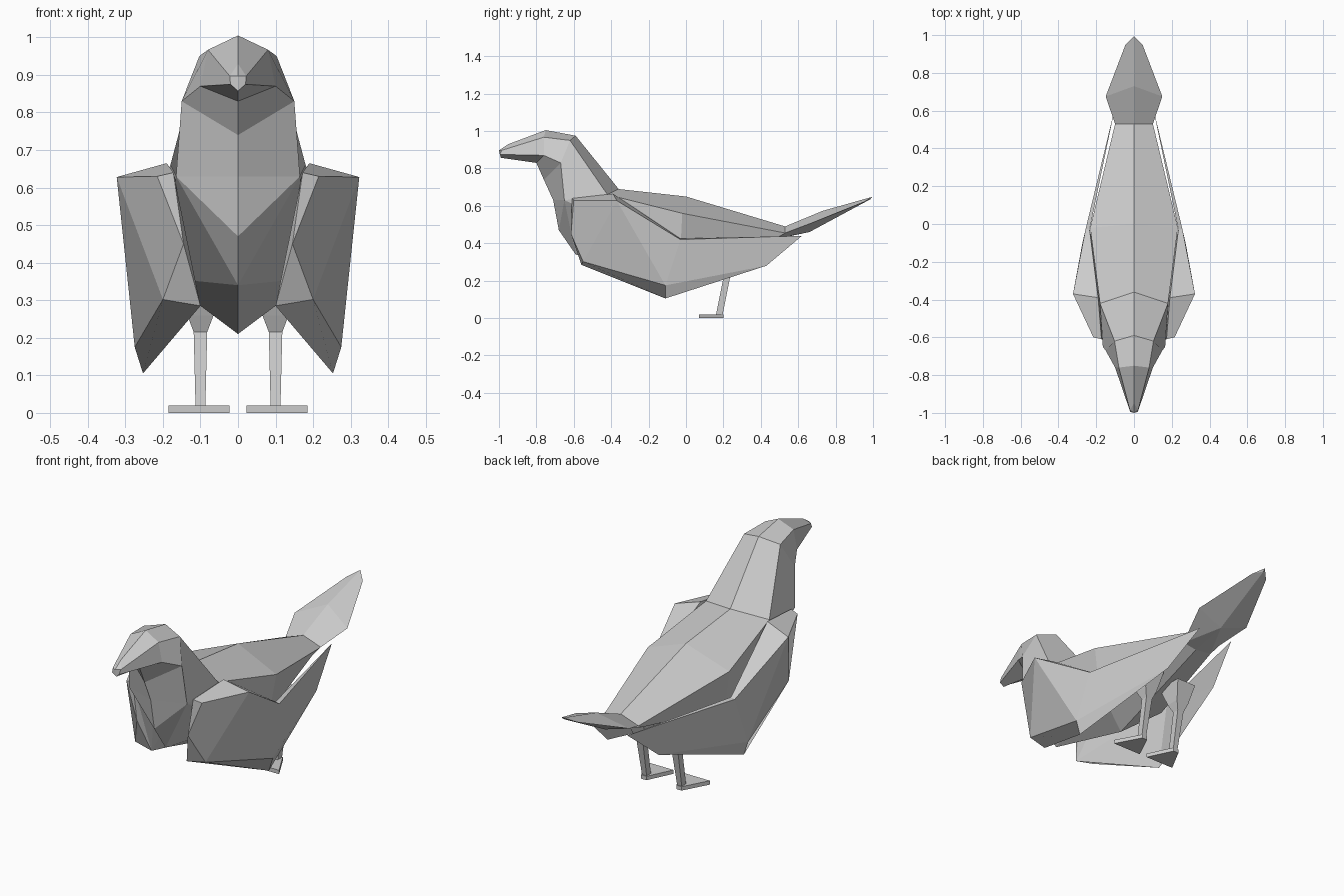
import bpy, bmesh
from mathutils import Vector

if "Cube" in bpy.data.objects:
    bpy.data.objects.remove(bpy.data.objects["Cube"])

grey = bpy.data.materials.new("plain_grey")
grey.diffuse_color = (0.6, 0.6, 0.6, 1)
grey.use_nodes = True
grey.node_tree.nodes["Principled BSDF"].inputs["Base Color"].default_value = grey.diffuse_color


def half_mesh(name, points, faces):
    """Build the +x half from named points, then mirror it to -x."""
    bm = bmesh.new()
    v = {k: bm.verts.new(p) for k, p in points.items()}
    for f in faces:
        bm.faces.new([v[k] for k in f.split()])
    bmesh.ops.mirror(bm, geom=bm.verts[:] + bm.edges[:] + bm.faces[:],
                     axis='X', merge_dist=0.0005)
    bmesh.ops.remove_doubles(bm, verts=bm.verts[:], dist=0.0005)
    bmesh.ops.recalc_face_normals(bm, faces=bm.faces[:])
    me = bpy.data.meshes.new(name)
    bm.to_mesh(me)
    bm.free()
    me.materials.append(grey)
    ob = bpy.data.objects.new(name, me)
    bpy.context.collection.objects.link(ob)
    return ob


# Rings shared by neighbouring parts
nape, neck_side = (0, -.36, .69), (.18, -.42, .66)
shoulder, chest = (.165, -.65, .63), (0, -.71, .63)
rump, rump_side = (0, .53, .49), (.1, .53, .455)
rump_low, vent = (.085, .48, .425), (0, .47, .42)

# Head, beak and neck
half_mesh("head_and_neck", {
    "nape": nape, "neck": neck_side, "shoulder": shoulder, "chest": chest,
    "crown": (0, -.75, 1.005), "back": (0, -.59, .975), "backs": (.103, -.62, .95),
    "brow": (.08, -.76, .967), "cheek": (.15, -.67, .83), "mouth": (.1, -.76, .87),
    "chin": (0, -.8, .83), "throat": (0, -.76, .74),
    "ridge": (0, -.95, .93), "bill": (.022, -.985, .897), "billlow": (.02, -.995, .875),
    "tip": (0, -1, .897), "tiplow": (0, -.99, .857),
}, ["nape back backs neck", "back crown brow backs", "crown ridge bill brow",
    "ridge tip bill", "tip tiplow billlow bill", "brow bill billlow mouth",
    "billlow tiplow chin mouth", "mouth chin throat cheek", "brow mouth cheek backs",
    "backs cheek shoulder neck", "cheek throat chest shoulder"])

# Torso
half_mesh("body", {
    "nape": nape, "neck": neck_side, "shoulder": shoulder, "chest": chest,
    "back": (0, 0, .65), "flank": (.232, -.02, .56), "low": (.2, -.03, .36),
    "breast": (0, -.68, .47), "keel": (0, -.59, .34), "belly": (0, -.1, .21),
    "rump": rump, "rumps": rump_side, "rumpl": rump_low, "vent": vent,
}, ["nape neck flank back", "back flank rumps rump", "neck shoulder low flank",
    "flank low rumpl rumps", "chest breast shoulder", "breast keel shoulder",
    "shoulder keel low", "keel belly low", "low belly vent rumpl"])

# Tail
half_mesh("tail", {
    "rump": rump, "rumps": rump_side, "rumpl": rump_low, "vent": vent,
    "mid": (0, .73, .573), "side": (.15, .675, .51), "fan": (.045, .95, .62),
    "end": (0, .995, .648), "under": (0, .66, .46), "endlow": (0, .985, .635),
}, ["rump rumps side mid", "mid side fan end", "rumps rumpl under side",
    "rumpl vent under", "side under endlow fan", "end fan endlow"])

# Folded wings
half_mesh("wings", {
    "out": (.323, -.37, .628), "top": (.19, -.39, .665), "front": (.215, -.6, .63),
    "frontin": (.172, -.61, .64), "edge": (.145, -.615, .45), "low": (.2, -.55, .302),
    "lowin": (.1, -.56, .285), "hip": (.275, -.11, .175), "hiplow": (.253, -.11, .105),
    "trail": (.145, .43, .28), "tip": (.1, .62, .44),
    "notch": (.257, -.03, .42), "notchin": (.235, -.03, .425),
}, ["frontin front out top", "top out notch notchin", "notchin notch tip",
    "frontin edge front", "front edge low out", "edge lowin low",
    "out low hip", "out hip notch", "notch hip tip", "hip trail tip",
    "low lowin hiplow hip", "hip hiplow trail", "frontin lowin edge",
    "frontin top lowin", "top notchin lowin", "notchin hiplow lowin",
    "notchin trail hiplow", "notchin tip trail"])


def prism_points(sections):
    """Four-cornered sections: (x centre, half width, y0, y1, z)."""
    pts = {}
    for i, (x, w, y0, y1, z) in enumerate(sections):
        for j, (px, py) in enumerate(((x - w, y0), (x + w, y0), (x + w, y1), (x - w, y1))):
            pts[f"{i}{j}"] = Vector((px, py, z))
    return pts


def prism_faces(n):
    sides = [f"{i}{j} {i}{(j + 1) % 4} {i + 1}{(j + 1) % 4} {i + 1}{j}"
             for i in range(n - 1) for j in range(4)]
    return sides + ["00 01 02 03", " ".join(f"{n - 1}{j}" for j in range(4))]


# Thighs tapering into shanks
half_mesh("legs", prism_points([(.1, .055, .14, .28, .36), (.1, .035, .18, .25, .26),
                                (.1, .018, .2, .235, .215), (.1, .013, .16, .195, .015)]),
          prism_faces(4))

# Flat triangular feet
foot = {}
for i, z in enumerate((0, .02)):
    for j, (x, y) in enumerate(((.022, .07), (.185, .07), (.115, .2), (.085, .2))):
        foot[f"{i}{j}"] = (x, y, z)
half_mesh("feet", foot, prism_faces(2))
